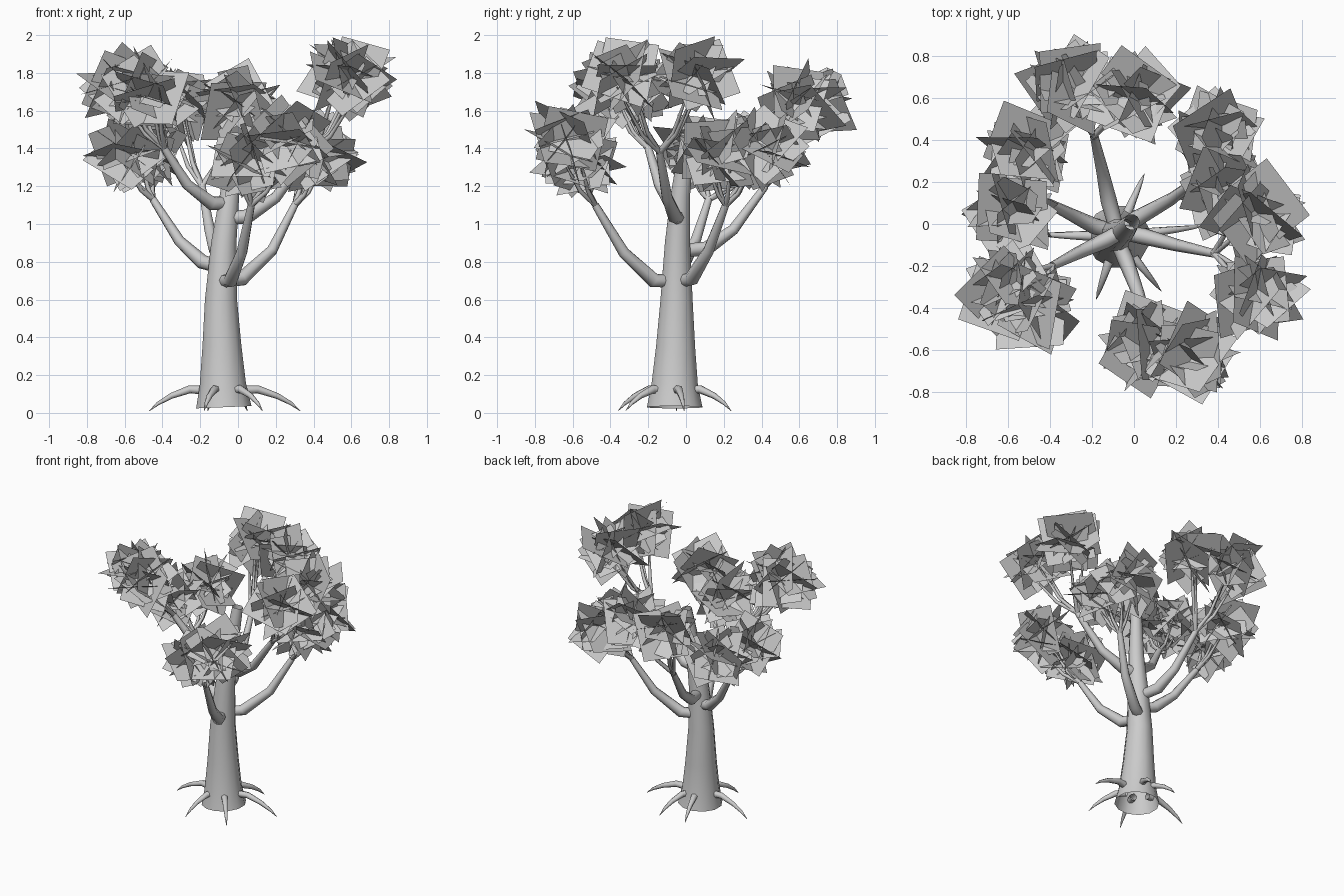
import bpy
import bmesh
import math
import random
from mathutils import Vector

random.seed(7)
cube = bpy.data.objects.get("Cube")
if cube:
    bpy.data.objects.remove(cube)

grey = bpy.data.materials.new("pale_grey")
grey.use_nodes = True
grey.diffuse_color = (0.6, 0.6, 0.6, 1)
grey.node_tree.nodes["Principled BSDF"].inputs["Base Color"].default_value = (0.6, 0.6, 0.6, 1)


def finish(name, bm, smooth):
    mesh = bpy.data.meshes.new(name)
    bm.to_mesh(mesh)
    bm.free()
    mesh.materials.append(grey)
    for poly in mesh.polygons:
        poly.use_smooth = smooth
    obj = bpy.data.objects.new(name, mesh)
    bpy.context.collection.objects.link(obj)


def add_tube(bm, points, radii, sides=8):
    """Sweep a tapering ring along a path, ends left open."""
    pts = [Vector(p) for p in points]
    rings = []
    side = None
    for i, p in enumerate(pts):
        along = (pts[min(i + 1, len(pts) - 1)] - pts[max(i - 1, 0)]).normalized()
        if side is None:
            side = along.orthogonal()
        side = (side - along * side.dot(along)).normalized()
        other = along.cross(side)
        ring = []
        for k in range(sides):
            a = math.tau * k / sides
            ring.append(bm.verts.new(p + radii[i] * (side * math.cos(a) + other * math.sin(a))))
        rings.append(ring)
    for low, high in zip(rings, rings[1:]):
        for k in range(sides):
            n = (k + 1) % sides
            bm.faces.new((low[k], low[n], high[n], high[k]))


def add_leaf(bm, centre, normal, size):
    """Square leaf card with a random spin about its normal."""
    a = normal.orthogonal().normalized()
    b = normal.cross(a)
    spin = random.uniform(0, math.pi / 2)
    u = (a * math.cos(spin) + b * math.sin(spin)) * size / 2
    v = normal.cross(u)
    bm.faces.new([bm.verts.new(centre + u * i + v * j)
                  for i, j in ((-1, -1), (1, -1), (1, 1), (-1, 1))])


# Trunk, flared at the base and leaning slightly
bm = bmesh.new()
add_tube(bm,
         [(-0.075, -0.06, 0.03), (-0.08, -0.06, 0.15), (-0.085, -0.055, 0.35),
          (-0.09, -0.05, 0.6), (-0.075, -0.045, 0.9), (-0.045, -0.03, 1.15), (-0.01, 0.01, 1.48)],
         [0.152, 0.127, 0.107, 0.088, 0.069, 0.053, 0.037], 12)
finish("trunk", bm, True)

# Roots arching out of the trunk and down to the ground
root_tips = [(-0.47, -0.05), (-0.18, -0.36), (0.13, -0.32),
             (0.33, -0.01), (0.05, 0.24), (-0.16, 0.24)]
bm = bmesh.new()
base = Vector((-0.08, -0.06, 0))
for x, y in root_tips:
    reach = Vector((x, y, 0)) - base
    path = [base + reach * t + Vector((0, 0, z))
            for t, z in ((0.22, 0.12), (0.45, 0.125), (0.7, 0.09), (0.88, 0.05), (1, 0.01))]
    add_tube(bm, path, [0.026, 0.022, 0.016, 0.01, 0.001], 6)
finish("roots", bm, True)

# Each limb: path on the trunk side, then the clumps of leaves it carries
limbs = {
    "front": ([(-0.08, -0.08, 0.70), (-0.04, -0.17, 0.70), (0.02, -0.33, 0.85), (0.07, -0.48, 1.1)],
              [(0.07, -0.57, 1.34), (0.29, -0.62, 1.45)]),
    "back_left": ([(-0.06, -0.02, 0.70), (0.02, 0.03, 0.71), (0.18, 0.12, 0.86), (0.3, 0.21, 1.1)],
                  [(0.39, 0.42, 1.38), (0.43, 0.17, 1.37)]),
    "back": ([(-0.09, 0.0, 0.86), (-0.12, 0.11, 0.87), (-0.15, 0.25, 0.97), (-0.19, 0.42, 1.2)],
             [(-0.32, 0.66, 1.65), (0.02, 0.6, 1.64)]),
    "right": ([(-0.12, -0.03, 0.78), (-0.19, -0.01, 0.8), (-0.31, 0.05, 0.91), (-0.45, 0.12, 1.13)],
              [(-0.5, 0.35, 1.38), (-0.57, 0.05, 1.38)]),
    "front_right": ([(-0.05, -0.03, 1.11), (-0.14, -0.08, 1.11), (-0.27, -0.14, 1.21), (-0.39, -0.2, 1.4)],
                    [(-0.6, -0.31, 1.74), (-0.46, -0.4, 1.69)]),
    "left": ([(-0.05, -0.04, 1.03), (0.05, -0.06, 1.04), (0.2, -0.1, 1.14), (0.38, -0.14, 1.38)],
             [(0.59, -0.33, 1.78), (0.58, 0.05, 1.78)]),
}

for name, (path, clumps) in limbs.items():
    # Limb with its kinked elbow
    bm = bmesh.new()
    add_tube(bm, path, [0.036, 0.039, 0.03, 0.02])
    fork = Vector(path[-1])
    for clump in clumps:
        middle = Vector(clump)
        # Three twigs from the fork into each clump
        for k in range(3):
            target = middle + Vector([random.uniform(-0.07, 0.07) for _ in range(3)])
            bend = fork.lerp(target, 0.4)
            bend.z = fork.z + (target.z - fork.z) * 0.25
            add_tube(bm, [fork, bend, target], [0.016, 0.012, 0.004], 5)
    finish(name + "_limb", bm, True)

    # Leaf cards crossing near the middle of each clump at many tilts
    bm = bmesh.new()
    count = 11
    for clump in clumps:
        start = random.uniform(0, math.tau)
        for k in range(count):
            turn = start + k * 2.4
            lift = 0.96 - 0.72 * k / (count - 1)
            flat = math.sqrt(1 - lift * lift)
            normal = Vector((math.cos(turn) * flat, math.sin(turn) * flat, lift))
            shift = Vector([random.uniform(-0.045, 0.045) for _ in range(3)])
            add_leaf(bm, Vector(clump) + shift, normal, random.uniform(0.3, 0.34))
    finish(name + "_leaves", bm, False)
